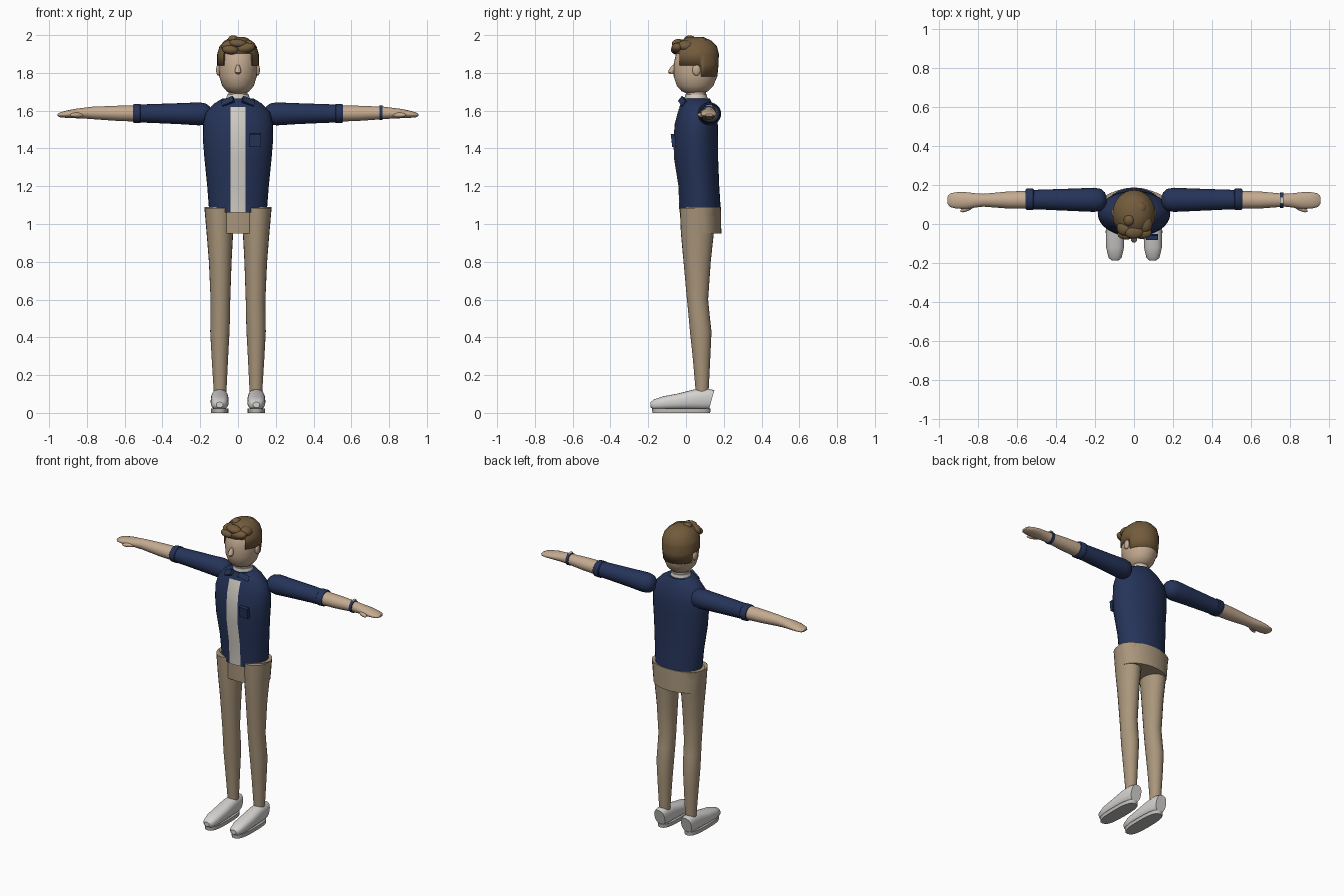
import bpy, bmesh, math
from mathutils import Matrix, Euler, Vector


def make_mat(name, rgb):
    m = bpy.data.materials.new(name)
    m.diffuse_color = (*rgb, 1)
    return m


NAVY = make_mat("navy cloth", (0.019, 0.034, 0.100))
TAN = make_mat("tan cloth", (0.40, 0.305, 0.20))
SKIN = make_mat("skin", (0.56, 0.41, 0.285))
HAIR = make_mat("brown hair", (0.17, 0.105, 0.045))
WHITE = make_mat("off white cloth", (0.64, 0.61, 0.56))
SHOE = make_mat("pale shoe", (0.66, 0.65, 0.63))
SOLE = make_mat("sole grey", (0.50, 0.49, 0.47))


def finish(name, bm, mats, angle=40):
    bmesh.ops.recalc_face_normals(bm, faces=bm.faces)
    me = bpy.data.meshes.new(name)
    bm.to_mesh(me)
    bm.free()
    for m in mats:
        me.materials.append(m)
    ob = bpy.data.objects.new(name, me)
    bpy.context.collection.objects.link(ob)
    bpy.ops.object.select_all(action='DESELECT')
    ob.select_set(True)
    bpy.context.view_layer.objects.active = ob
    bpy.ops.object.shade_smooth_by_angle(angle=math.radians(angle))
    return ob


def loft(rings, axis='z', n=24, p=2.0):
    """Skin rings of (position, centre a, centre b, radius a, radius b)."""
    bm = bmesh.new()
    loops = []
    for t, a, b, ra, rb in rings:
        loop = []
        for i in range(n):
            c, s = math.cos(math.tau * i / n), math.sin(math.tau * i / n)
            u = a + ra * math.copysign(abs(c) ** (2 / p), c)
            v = b + rb * math.copysign(abs(s) ** (2 / p), s)
            co = {'x': (t, u, v), 'y': (u, t, v), 'z': (u, v, t)}[axis]
            loop.append(bm.verts.new(co))
        loops.append(loop)
    for lo, hi in zip(loops, loops[1:]):
        for i in range(n):
            j = (i + 1) % n
            bm.faces.new((lo[i], lo[j], hi[j], hi[i]))
    bm.faces.new(loops[0])
    bm.faces.new(loops[-1])
    return bm


def cut(bm, co, normal):
    bmesh.ops.bisect_plane(bm, geom=bm.verts[:] + bm.edges[:] + bm.faces[:],
                           plane_co=co, plane_no=normal)


def solid(name, mat, loc, size, rot=(0, 0, 0), ball=False):
    """Ellipsoid (size = radii) or box (size = edge lengths)."""
    bm = bmesh.new()
    if ball:
        bmesh.ops.create_uvsphere(bm, u_segments=16, v_segments=10, radius=1)
    else:
        bmesh.ops.create_cube(bm, size=1)
    m = Matrix.LocRotScale(Vector(loc), Euler(rot), Vector(size))
    bmesh.ops.transform(bm, matrix=m, verts=bm.verts)
    return finish(name, bm, [mat])


# Jacket body with the shirt showing down the front
bm = loft([(1.06, 0, .075, .152, .11), (1.2, 0, .068, .163, .108),
           (1.35, 0, .053, .178, .117), (1.45, 0, .052, .186, .118),
           (1.53, 0, .054, .185, .114), (1.59, 0, .057, .170, .101),
           (1.635, 0, .055, .130, .085), (1.665, 0, .053, .082, .072)], n=32)
for x in (-.04, .04):
    cut(bm, (x, 0, 0), (1, 0, 0))
cut(bm, (0, 0, 1.62), (0, 0, 1))
for f in bm.faces:
    c = f.calc_center_median()
    if abs(c.x) < .04 and c.y < 0 and c.z < 1.62:
        f.material_index = 1
finish("jacket_body", bm, [NAVY, WHITE])
solid("chest_pocket", NAVY, (.092, -.066, 1.443), (.06, .022, .068), (.12, 0, 0))

# Hips
finish("trouser_hips", loft([(.95, 0, .082, .163, .105), (1.09, 0, .08, .178, .105)], n=32), [TAN])

# Neck, collar and head
finish("neck", loft([(1.64, 0, .054, .052, .052), (1.73, 0, .054, .049, .050)]), [SKIN])
finish("shirt_collar", loft([(1.65, 0, .053, .067, .064), (1.685, 0, .053, .057, .057)]), [WHITE])
finish("head", loft([(1.69, 0, .045, .035, .04), (1.703, 0, .047, .06, .07),
                     (1.73, 0, .048, .083, .096), (1.78, 0, .050, .099, .115),
                     (1.85, 0, .052, .103, .117), (1.92, 0, .052, .09, .1),
                     (1.965, 0, .052, .04, .045)], n=32), [SKIN])
finish("nose", loft([(1.795, 0, -.075, .009, .012), (1.803, 0, -.078, .016, .018),
                     (1.82, 0, -.071, .015, .018), (1.842, 0, -.061, .007, .010)], n=16), [SKIN])

# Hair shell, trimmed to a stepped hairline
bm = loft([(1.78, 0, .052, .103, .114), (1.84, 0, .052, .110, .120),
           (1.90, 0, .052, .110, .122), (1.94, 0, .052, .098, .112),
           (1.97, 0, .052, .072, .084), (1.99, 0, .052, .035, .04)], n=32)
for z in (1.84, 1.905):
    cut(bm, (0, 0, z), (0, 0, 1))
for y in (-.035, .08):
    cut(bm, (0, y, 0), (0, 1, 0))
bad = []
for f in bm.faces:
    c = f.calc_center_median()
    low = 1.905 if c.y < -.035 else (1.84 if c.y < .08 else 1.78)
    if c.z < low + .0005:
        bad.append(f)
bmesh.ops.delete(bm, geom=bad, context='FACES')
hair = finish("hair_shell", bm, [HAIR])
thick = hair.modifiers.new("thickness", 'SOLIDIFY')
thick.thickness = .012
thick.offset = -1

# Hair tufts: fringe and crown
for x, y, z, rx, ry, rz, tilt in [
        (-.04, -.052, 1.922, .045, .028, .024, .1), (.04, -.045, 1.932, .052, .032, .027, -.15),
        (-.05, -.02, 1.945, .04, .04, .028, -.4), (.0, -.04, 1.955, .05, .035, .024, .1),
        (.06, .0, 1.945, .036, .045, .027, .4), (-.025, .02, 1.978, .028, .03, .021, 0),
        (.035, .08, 1.970, .03, .03, .018, .2)]:
    solid("hair_tuft", HAIR, (x, y, z), (rx, ry, rz), (0, tilt, 0), ball=True)

for s in (-1, 1):
    side = "right" if s < 0 else "left"

    # Ear and jacket collar flap
    solid(side + "_ear", SKIN, (s * .104, .055, 1.815), (.012, .022, .030), ball=True)
    solid(side + "_collar_flap", NAVY, (s * .054, -.017, 1.648), (.068, .016, .034),
          (-.55, s * .4, s * .3))

    # Sleeve and rolled cuff
    finish(side + "_sleeve", loft([
        (s * .14, .122, 1.583, .018, .018), (s * .15, .123, 1.583, .04, .04),
        (s * .17, .124, 1.583, .056, .055), (s * .205, .124, 1.583, .062, .061),
        (s * .3, .124, 1.584, .058, .056), (s * .45, .125, 1.585, .052, .050),
        (s * .54, .125, 1.585, .049, .047)], 'x'), [NAVY])
    finish(side + "_cuff", loft([
        (s * .513, .127, 1.585, .050, .046), (s * .518, .127, 1.585, .055, .051),
        (s * .550, .127, 1.585, .055, .050), (s * .556, .127, 1.585, .050, .046)], 'x'), [NAVY])

    # Forearm, hand and thumb
    finish(side + "_forearm_and_hand", loft([
        (s * .53, .124, 1.585, .046, .043), (s * .64, .123, 1.586, .044, .040),
        (s * .77, .122, 1.588, .033, .033), (s * .81, .121, 1.587, .036, .029),
        (s * .86, .120, 1.585, .043, .025), (s * .91, .121, 1.581, .042, .019),
        (s * .942, .122, 1.578, .035, .013), (s * .955, .122, 1.577, .020, .006)], 'x'), [SKIN])
    solid(side + "_thumb", SKIN, (s * .852, .082, 1.577), (.042, .014, .013),
          (0, 0, -s * .45), ball=True)

    # Trouser leg
    finish(side + "_trouser_leg", loft([
        (.11, s * .095, .085, .034, .034), (.14, s * .095, .085, .035, .036),
        (.3, s * .096, .082, .044, .047), (.43, s * .096, .078, .051, .057),
        (.52, s * .094, .069, .052, .056), (.6, s * .093, .061, .052, .056),
        (.8, s * .094, .059, .060, .072), (.95, s * .096, .060, .070, .087),
        (1.086, s * .100, .065, .078, .098)]), [TAN])

    # Shoe with slanted heel, and its sole
    bm = loft([(-.187, s * .097, .043, .018, .014), (-.172, s * .097, .044, .034, .026),
               (-.12, s * .097, .052, .046, .036), (-.04, s * .097, .060, .048, .043),
               (.04, s * .097, .070, .046, .053), (.10, s * .097, .072, .043, .056),
               (.136, s * .097, .070, .037, .050)], 'y', p=2.5)
    for v in bm.verts:
        if v.co.y > .09:
            v.co.y += (v.co.z - .07) * .28
    finish(side + "_shoe", bm, [SHOE])
    finish(side + "_sole", loft([(0, s * .097, -.025, .046, .153),
                                 (.024, s * .097, -.025, .046, .155)], p=2.8), [SOLE])

# Watch on the left wrist
finish("watch_strap", loft([(.748, .122, 1.588, .039, .038),
                            (.766, .122, 1.588, .039, .038)], 'x'), [NAVY])
solid("watch_face", WHITE, (.757, .122, 1.626), (.016, .034, .008))
